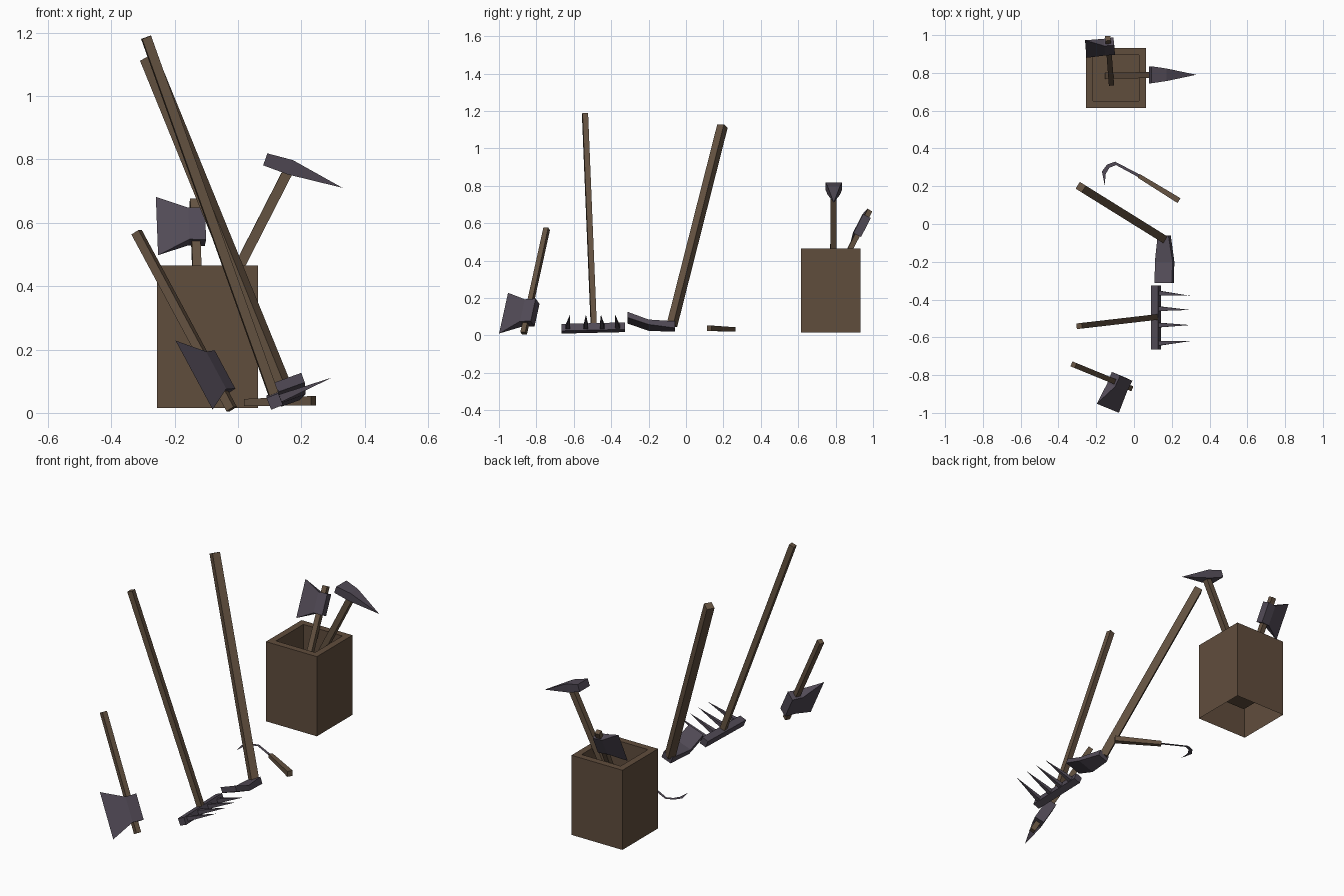
import bpy, bmesh
from mathutils import Vector as V

if "Cube" in bpy.data.objects:
    bpy.data.objects.remove(bpy.data.objects["Cube"])


def material(name, rgb):
    m = bpy.data.materials.new(name)
    m.diffuse_color = (*rgb, 1)
    m.use_nodes = True
    m.node_tree.nodes["Principled BSDF"].inputs["Base Color"].default_value = m.diffuse_color
    return m


BOX = material("crate brown", (0.118, 0.074, 0.046))
WOOD = material("handle brown", (0.128, 0.085, 0.053))
METAL = material("dark iron", (0.082, 0.068, 0.092))


def rect(c, u, v, hu, hv):
    """Rectangular ring around c, spanned by u and v."""
    c, u, v = V(c), V(u).normalized(), V(v).normalized()
    return [c + u * hu * a + v * hv * b for a, b in ((-1, -1), (1, -1), (1, 1), (-1, 1))]


def loft(name, rings, mat, cap_start=True, cap_end=True):
    """Join rings of equal size with flat faces."""
    bm = bmesh.new()
    vs = [[bm.verts.new(p) for p in r] for r in rings]
    for a, b in zip(vs, vs[1:]):
        n = len(a)
        for i in range(n):
            bm.faces.new((a[i], a[(i + 1) % n], b[(i + 1) % n], b[i]))
    if cap_start:
        bm.faces.new(vs[0][::-1])
    if cap_end:
        bm.faces.new(vs[-1])
    bmesh.ops.remove_doubles(bm, verts=bm.verts[:], dist=1e-4)
    bmesh.ops.recalc_face_normals(bm, faces=bm.faces[:])
    me = bpy.data.meshes.new(name)
    bm.to_mesh(me)
    bm.free()
    me.materials.append(mat)
    ob = bpy.data.objects.new(name, me)
    bpy.context.collection.objects.link(ob)
    return ob


def handle(name, p, q, w0, w1=None):
    """Square wooden bar from p to q."""
    p, q = V(p), V(q)
    d = (q - p).normalized()
    side = d.cross(V((0, 0, 1))).normalized()
    up = side.cross(d)
    w1 = w1 or w0
    return loft(name, [rect(p, side, up, w0 / 2, w0 / 2),
                       rect(q, side, up, w1 / 2, w1 / 2)], WOOD)


def axe(name, top, bottom, centre, edge_dir, s):
    """Hatchet: handle plus a head flaring to a sharp edge."""
    handle(name + "_handle", top, bottom, 0.028)
    d = (V(bottom) - V(top)).normalized()
    e = V(edge_dir)
    e = (e - d * e.dot(d)).normalized()
    n = d.cross(e)
    c = V(centre)
    loft(name + "_head", [rect(c - e * 0.042 * s, d, n, 0.07 * s, 0.028 * s),
                          rect(c + e * 0.022 * s, d, n, 0.068 * s, 0.026 * s),
                          rect(c + e * 0.143 * s, d, n, 0.126 * s, 0)], METAL)


# open crate, hollow underneath, with a raised inner floor
X, Y, Z = (1, 0, 0), (0, 1, 0), (0, 0, 1)
cx, cy = -0.096, 0.773
loft("crate", [rect((cx, cy, z), X, Y, h, h) for z, h in
               ((0.015, 0.159), (0.465, 0.159), (0.465, 0.122), (0.16, 0.122))],
     BOX, cap_start=False)

# two hatchets
axe("front_axe", (-0.32, -0.745, 0.57), (-0.02, -0.868, 0.012),
    (-0.08, -0.845, 0.122), (-0.42, -0.908, 0), 1.0)
axe("crate_axe", (-0.138, 0.983, 0.67), (-0.12, 0.745, 0.2),
    (-0.139, 0.938, 0.588), (-0.99, -0.1, 0.01), 0.82)

# pick in the crate
handle("pick_handle", (0.172, 0.79, 0.79), (-0.14, 0.785, 0.18), 0.032)
pv = (0.33, 0, 0.94)
loft("pick_head", [rect((0.086, 0.79, 0.80), Y, pv, 0.045, 0.02),
                   rect((0.165, 0.79, 0.775), Y, pv, 0.033, 0.024),
                   rect((0.33, 0.79, 0.71), Y, pv, 0, 0)], METAL)

# rake
handle("rake_handle", (-0.29, -0.54, 1.185), (0.117, -0.493, 0.045), 0.03)
ru, rv = (0.93, 0, 0.37), (-0.37, 0, 0.93)
loft("rake_bar", [rect((0.116, -0.665, 0.036), ru, rv, 0.02, 0.02),
                  rect((0.116, -0.325, 0.044), ru, rv, 0.02, 0.02)], METAL)
for y0, y1 in ((-0.365, -0.38), (-0.448, -0.455), (-0.535, -0.535), (-0.632, -0.62)):
    loft("rake_tooth", [rect((0.125, y0, 0.043), Y, rv, 0.013, 0.013),
                        rect((0.298, y1, 0.112), Y, rv, 0, 0)], METAL)

# hoe
handle("hoe_handle", (-0.282, 0.195, 1.12), (0.152, -0.075, 0.055), 0.042)
hu, hv = (0.94, 0, 0.34), (-0.34, 0, 0.94)
loft("hoe_blade", [rect((0.16, -0.06, 0.048), hu, hv, 0.03, 0.019),
                   rect((0.162, -0.20, 0.055), hu, hv, 0.05, 0.014),
                   rect((0.16, -0.312, 0.095), hu, hv, 0.048, 0.016)], METAL)

# sickle: bar handle and a flat sheet blade
handle("sickle_handle", (0.238, 0.124, 0.038), (0.025, 0.255, 0.033), 0.03, 0.022)
outer = [(0.03, 0.262), (-0.1, 0.33), (-0.142, 0.315), (-0.17, 0.278), (-0.155, 0.205)]
inner = [(0.03, 0.244), (-0.095, 0.312), (-0.13, 0.298), (-0.15, 0.265), (-0.155, 0.205)]
bm = bmesh.new()
o = [bm.verts.new((x, y, 0.033)) for x, y in outer]
i = [bm.verts.new((x, y, 0.033)) for x, y in inner]
for k in range(4):
    bm.faces.new((o[k], o[k + 1], i[k + 1], i[k]))
bmesh.ops.remove_doubles(bm, verts=bm.verts[:], dist=1e-4)
bm.normal_update()
for f in bm.faces:
    if f.normal.z < 0:
        f.normal_flip()
me = bpy.data.meshes.new("sickle_blade")
bm.to_mesh(me)
bm.free()
me.materials.append(METAL)
bpy.context.collection.objects.link(bpy.data.objects.new("sickle_blade", me))
